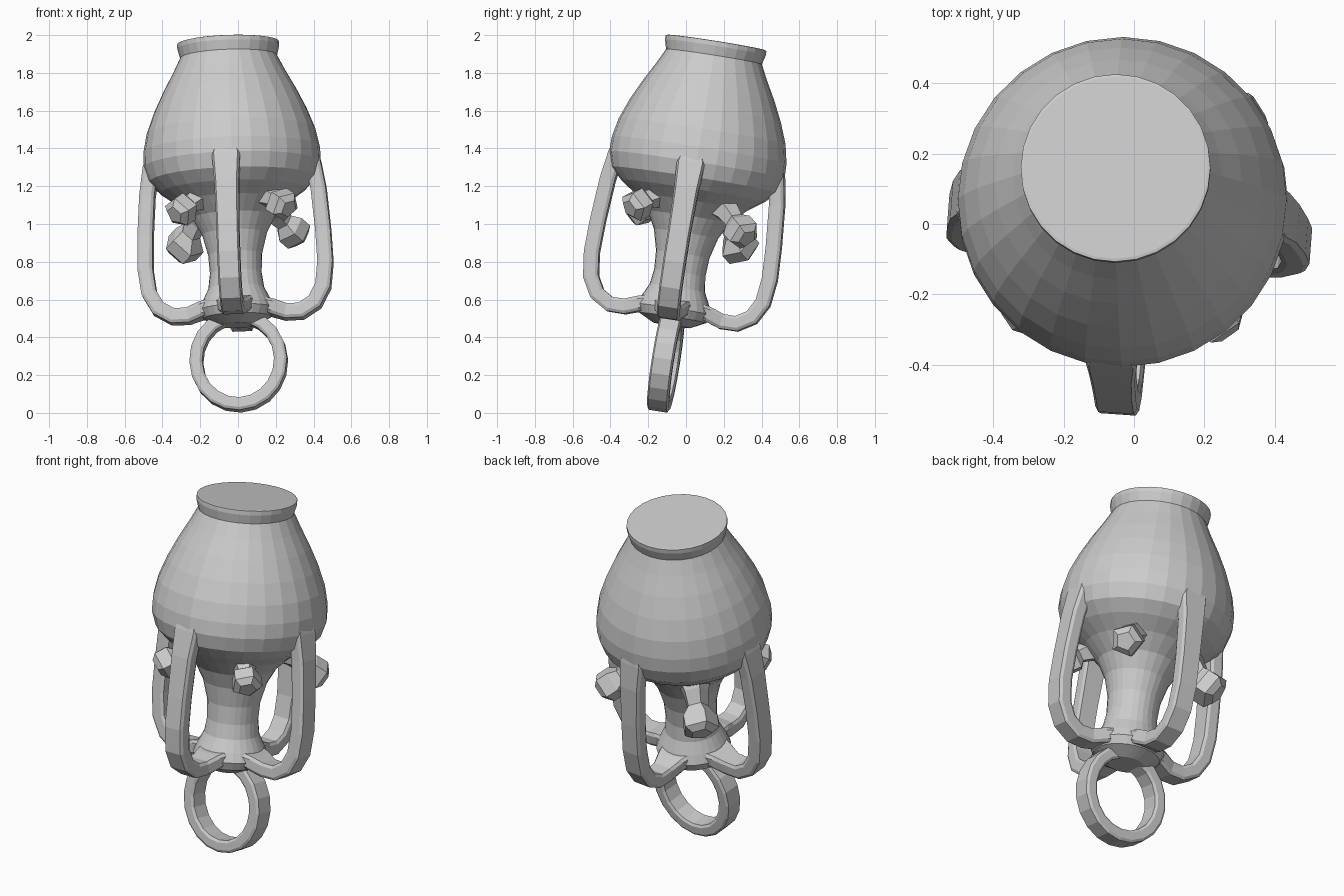
import bpy, bmesh
from math import sin, cos, pi, radians
from mathutils import Vector, Matrix

if "Cube" in bpy.data.objects:
    bpy.data.objects.remove(bpy.data.objects["Cube"])

# Leaning frame: local z runs along the tilted axis, from the ring up to the rim
d = Vector((-0.033, 0.156, 0.987)).normalized()
ex = Vector((1, 0, 0.033))
ex = (ex - d * ex.dot(d)).normalized()
ey = d.cross(ex)
FRAME = Matrix.Translation((0.013, -0.15, 0)) @ Matrix((ex, ey, d)).transposed().to_4x4()
TWIST = radians(-4)


def loft(name, loops, angle=0, closed=False):
    """Skin a list of point loops, turn about the axis, and put in the leaning frame."""
    bm = bmesh.new()
    rings = [[bm.verts.new(p) for p in loop] for loop in loops]
    pairs = list(zip(rings, rings[1:]))
    if closed:
        pairs.append((rings[-1], rings[0]))
    for a, b in pairs:
        n = len(a)
        for i in range(n):
            j = (i + 1) % n
            bm.faces.new((a[i], a[j], b[j], b[i]))
    if not closed:
        bm.faces.new(rings[0][::-1])
        bm.faces.new(rings[-1])
    bmesh.ops.recalc_face_normals(bm, faces=bm.faces)
    bm.transform(FRAME @ Matrix.Rotation(angle, 4, 'Z'))
    me = bpy.data.meshes.new(name)
    bm.to_mesh(me)
    bm.free()
    ob = bpy.data.objects.new(name, me)
    bpy.context.collection.objects.link(ob)
    return ob


def band(path, thick, closed=False):
    """Chamfered rectangular sections along (radius, height, width) points in the XZ plane."""
    loops = []
    n = len(path)
    for i, (r, s, w) in enumerate(path):
        a = path[(i - 1) % n] if closed or i > 0 else path[i]
        b = path[(i + 1) % n] if closed or i < n - 1 else path[i]
        t = Vector((b[0] - a[0], 0, b[1] - a[1])).normalized()
        out = Vector((-t.z, 0, t.x))
        h, k = w / 2, thick / 2
        sec = [(h, k * .6), (h * .85, k), (-h * .85, k), (-h, k * .6),
               (-h, -k * .6), (-h * .85, -k), (h * .85, -k), (h, -k * .6)]
        loops.append([Vector((r, y, s)) + out * o for y, o in sec])
    return loops


# Vase body with its stem, as one turned profile (radius, height)
profile = [(.10, .47), (.18, .51), (.20, .555), (.18, .605), (.148, .67), (.137, .75),
           (.143, .85), (.172, .96), (.22, 1.05), (.30, 1.13), (.385, 1.19), (.445, 1.25),
           (.47, 1.33), (.468, 1.41), (.447, 1.51), (.405, 1.62), (.352, 1.73),
           (.297, 1.83), (.257, 1.91), (.27, 1.96), (.27, 1.984), (.262, 1.986)]
N = 28
loft("vase_body", [[(r * cos(2 * pi * i / N), r * sin(2 * pi * i / N), s) for i in range(N)]
                   for r, s in profile])

# Four handles from the shoulder down and in to the foot
handle = [(.405, 1.42, .08), (.432, 1.32, .15), (.455, 1.18, .13), (.472, .96, .12),
          (.478, .79, .12), (.462, .66, .12), (.415, .575, .12), (.34, .53, .12),
          (.26, .53, .125), (.19, .555, .17), (.08, .58, .24)]
for k, side in enumerate(("right", "back", "left", "front")):
    loft(side + "_handle", band(handle, .08), TWIST + k * pi / 2)

# Hanging ring under the foot, flattened a little where it joins
M = 20
ring = [(.225 * cos(2 * pi * i / M), .28 + .237 * sin(2 * pi * i / M), .115) for i in range(M)]
loft("bottom_ring", band(ring, .068, closed=True), TWIST, closed=True)

# Faceted knobs on bent necks between the handles: (radius, height, size) of each path,
# with the head pushed outward, dropped and scaled per knob
t_up = Vector((.53, 0, .85))
knob = [(.20, 1.15, .09, 0), (.29, 1.11, .06, .3), (.325, 1.085, .05, .7),
        (.345, 1.065, .085, 1), (.405, 1.03, .085, 1), (.43, 1.015, .05, 1)]
knobs = (("back_right", .05, -.04, 1.05), ("back_left", .02, -.10, 1.2),
         ("front_left", 0, .01, 1), ("front_right", 0, .02, 1))
for k, (side, push, drop, size) in enumerate(knobs):
    loops = []
    for r, s, q, f in knob:
        c, q = Vector((r + push * f, 0, s + drop * f)), q * size
        loops.append([c + Vector((0, q * cos(2 * pi * i / 5), 0)) + t_up * q * sin(2 * pi * i / 5)
                      for i in range(5)])
    loft(side + "_knob", loops, TWIST / 2 + pi / 4 + k * pi / 2)
